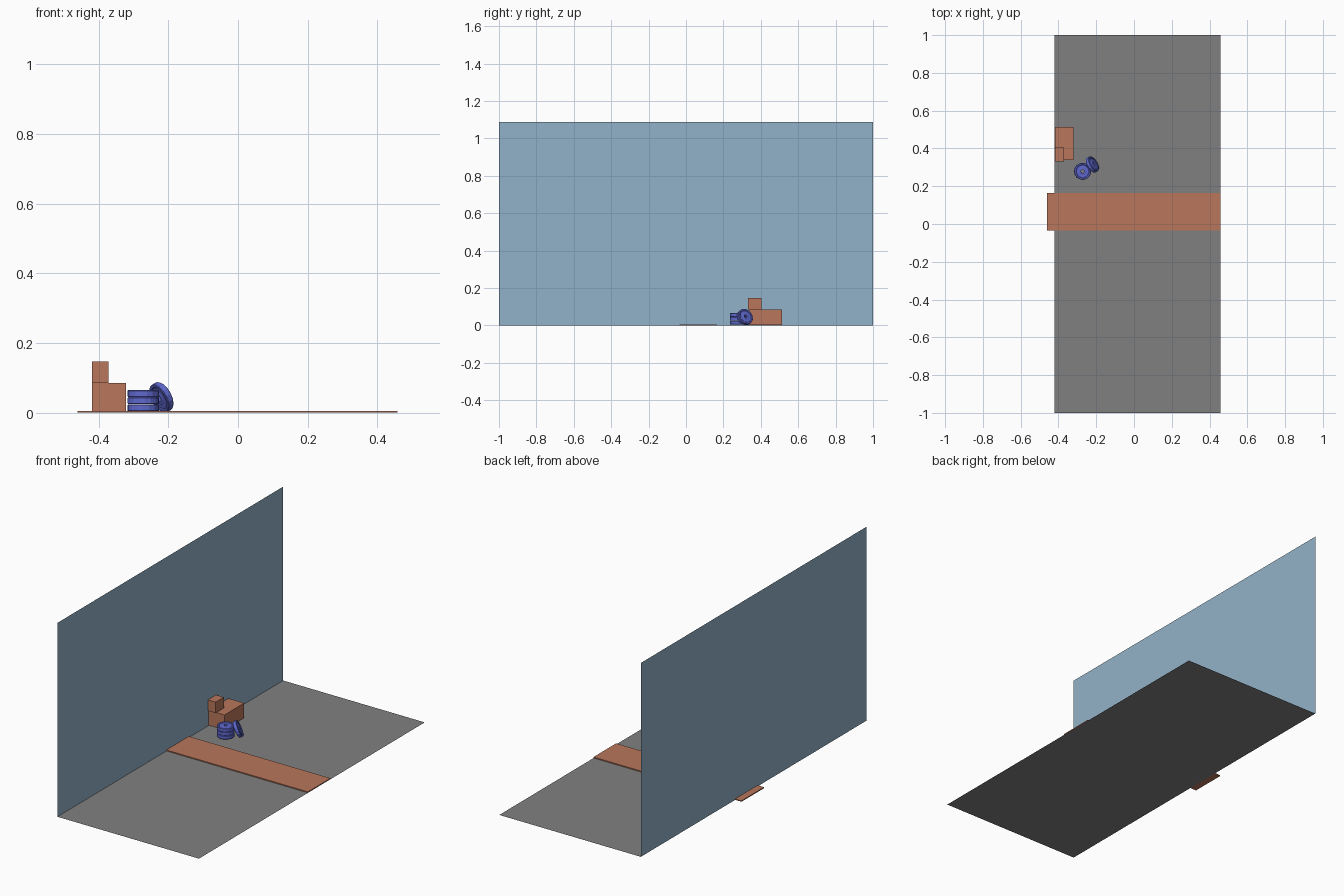
import bpy, bmesh, math
from mathutils import Vector, Matrix

if "Cube" in bpy.data.objects:
    bpy.data.objects.remove(bpy.data.objects["Cube"])


def material(name, rgb):
    m = bpy.data.materials.new(name)
    m.diffuse_color = (*rgb, 1)
    m.use_nodes = True
    m.node_tree.nodes["Principled BSDF"].inputs["Base Color"].default_value = m.diffuse_color
    return m


GREY = material("floor grey", (0.216, 0.216, 0.216))
BLUE = material("wall blue", (0.29, 0.45, 0.585))
CLAY = material("clay orange", (0.48, 0.18, 0.105))
INDIGO = material("plate indigo", (0.115, 0.14, 0.62))


def finish(name, bm, mat):
    me = bpy.data.meshes.new(name)
    bm.to_mesh(me)
    bm.free()
    me.materials.append(mat)
    ob = bpy.data.objects.new(name, me)
    bpy.context.collection.objects.link(ob)
    return ob


def quad(name, corners, mat):
    bm = bmesh.new()
    bm.faces.new([bm.verts.new(c) for c in corners])
    return finish(name, bm, mat)


def box(name, lo, hi, mat):
    bm = bmesh.new()
    bmesh.ops.create_cube(bm, size=1)
    lo, hi = Vector(lo), Vector(hi)
    for v in bm.verts:
        v.co = Vector([(a + b) / 2 + c * (b - a) for a, b, c in zip(lo, hi, v.co)])
    return finish(name, bm, mat)


def weight_plate(name, centre, axis, spin=0.0, sides=16):
    """Ring lathed from a closed (radius, height) section with a dished face and hub."""
    half = [(0.009, 0.009), (0.017, 0.009), (0.020, 0.0075),
            (0.033, 0.0075), (0.036, 0.010), (0.043, 0.010), (0.045, 0.008)]
    section = half + [(r, -h) for r, h in reversed(half)]
    turn = Vector((0, 0, 1)).rotation_difference(Vector(axis)).to_matrix().to_4x4()
    place = Matrix.Translation(centre) @ turn
    bm = bmesh.new()
    rings = []
    for i in range(sides):
        a = spin + i * math.tau / sides
        rings.append([bm.verts.new(place @ Vector((r * math.cos(a), r * math.sin(a), h)))
                      for r, h in section])
    n = len(section)
    for i in range(sides):
        p, q = rings[i], rings[(i + 1) % sides]
        for k in range(n):
            bm.faces.new((p[k], p[(k + 1) % n], q[(k + 1) % n], q[k]))
    bmesh.ops.recalc_face_normals(bm, faces=bm.faces)
    return finish(name, bm, INDIGO)


# Room surfaces: single-sided sheets
L, R, H = -0.42, 0.458, 1.087
quad("floor", [(L, -1, 0), (R, -1, 0), (R, 1, 0), (L, 1, 0)], GREY)
quad("wall", [(L, -1, 0), (L, 1, 0), (L, 1, H), (L, -1, H)], BLUE)

# Runner strip across the floor, poking through under the wall
box("floor_strip", (-0.46, -0.035, 0.0005), (R, 0.165, 0.006), CLAY)

# Two stacked crates against the wall
box("large_crate", (L + 0.001, 0.338, 0.003), (-0.321, 0.513, 0.086), CLAY)
box("small_crate", (L + 0.001, 0.332, 0.086), (-0.371, 0.404, 0.147), CLAY)

# Stack of weight plates and one leaning against it
for i in range(3):
    weight_plate(f"stacked_plate_{i + 1}", (-0.272, 0.279, 0.0145 + 0.0205 * i),
                 (0, 0, 1), spin=0.13 * i)
weight_plate("leaning_plate", (-0.22, 0.315, 0.0445), (0.77, 0.48, 0.42))
